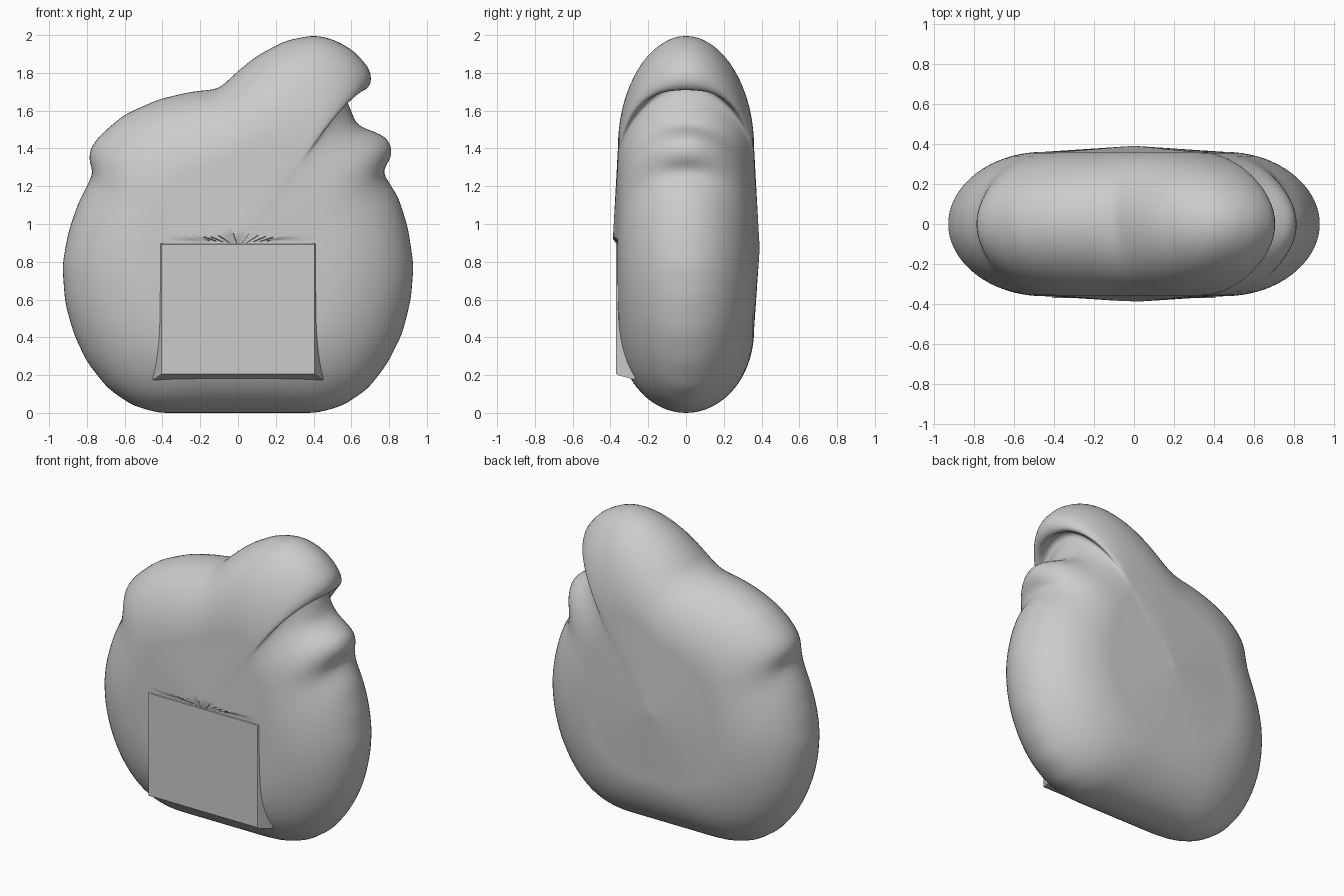
import bpy, bmesh, math
from mathutils import Vector

cube = bpy.data.objects.get("Cube")
if cube:
    bpy.data.objects.remove(cube, do_unlink=True)

# One plain colour
grey = bpy.data.materials.new("light grey")
grey.use_nodes = True
COLOUR = (0.6, 0.6, 0.6, 1)
grey.diffuse_color = COLOUR
grey.node_tree.nodes["Principled BSDF"].inputs["Base Color"].default_value = COLOUR

CENTRE = Vector((0, 0.87))
PLATE_Y = -0.37

# Silhouette: base, left side, left shoulder, hooked crest, right shoulder, right side
OUTLINE = [
    (-.42, 0), (.42, 0), (.56, .04), (.69, .13), (.79, .26), (.87, .42), (.915, .6),
    (.93, .78), (.9, .98), (.85, 1.14), (.76, 1.28), (.82, 1.36), (.8, 1.45),
    (.72, 1.49), (.63, 1.52), (.59, 1.62), (.54, 1.74), (.6, 1.76), (.66, 1.69),
    (.71, 1.74), (.7, 1.82), (.61, 1.92), (.5, 1.98), (.4, 2), (.25, 1.97),
    (.1, 1.89), (0, 1.81), (-.1, 1.715), (-.25, 1.7), (-.42, 1.66), (-.6, 1.58),
    (-.72, 1.48), (-.785, 1.4), (-.79, 1.32), (-.76, 1.28), (-.85, 1.1),
    (-.9, .95), (-.93, .78), (-.915, .58), (-.87, .42), (-.8, .27), (-.69, .13), (-.56, .04)]


def resample(points, count):
    """Evenly spaced points along a closed polyline."""
    pts = [Vector(p) for p in points]
    pairs = list(zip(pts, pts[1:] + pts[:1]))
    total = sum((b - a).length for a, b in pairs)
    result, walked, k = [], 0, 0
    for i in range(count):
        target = total * i / count
        while walked + (pairs[k][1] - pairs[k][0]).length < target:
            walked += (pairs[k][1] - pairs[k][0]).length
            k += 1
        a, b = pairs[k]
        result.append(a.lerp(b, (target - walked) / (b - a).length))
    return result


def relax(pts, times):
    """Soften a closed loop."""
    n = len(pts)
    for _ in range(times):
        pts = [(pts[i - 1] + pts[i] * 2 + pts[(i + 1) % n]) / 4 for i in range(n)]
    return pts


def finish(bm, name, angle):
    bmesh.ops.recalc_face_normals(bm, faces=bm.faces)
    mesh = bpy.data.meshes.new(name)
    bm.to_mesh(mesh)
    bm.free()
    mesh.materials.append(grey)
    obj = bpy.data.objects.new(name, mesh)
    bpy.context.collection.objects.link(obj)
    bpy.ops.object.select_all(action='DESELECT')
    obj.select_set(True)
    bpy.context.view_layer.objects.active = obj
    bpy.ops.object.shade_smooth_by_angle(angle=math.radians(angle))
    return obj


def bridge(bm, a, b):
    for i in range(len(a)):
        j = (i + 1) % len(a)
        bm.faces.new((a[i], a[j], b[j], b[i]))


# Puffed body: loops shrink and soften from the rim towards each face
STEPS = 18
sections = [(.5 + .5 * math.cos(u), .36 * math.sin(u))
            for u in (math.pi / 2 * i / STEPS for i in range(STEPS + 1))]
sections += [(t / 50, .39 - .03 * t / 25) for t in range(23, 0, -2)]

bm = bmesh.new()
loop = relax(resample(OUTLINE, 260), 3)
rim = [bm.verts.new((p.x, 0, p.y)) for p in loop]
front = back = rim
previous = 1
for scale, depth in sections[1:]:
    loop = relax(loop, round((previous - scale) * 200))
    previous = scale
    flat = [CENTRE + (p - CENTRE) * scale for p in loop]
    new_front = [bm.verts.new((p.x, -depth, p.y)) for p in flat]
    new_back = [bm.verts.new((p.x, depth, p.y)) for p in flat]
    bridge(bm, front, new_front)
    bridge(bm, new_back, back)
    front, back = new_front, new_back
for ring, depth in ((front, -.39), (back, .39)):
    tip = bm.verts.new((CENTRE.x, depth, CENTRE.y))
    for i in range(len(ring)):
        bm.faces.new((ring[i - 1], ring[i], tip))

# Flattened seat for the plate on the front
for v in bm.verts:
    if abs(v.co.x) < .41 and .2 < v.co.z < .92:
        v.co.y = max(v.co.y, PLATE_Y + .006)
finish(bm, "puffed_body", 50)

# Front plate: flat rectangle with flared edges and a fine border
bm = bmesh.new()
rings = []
for half, low, high, y in ((.45, .175, .91, -.27), (.412, .2, .897, -.36),
                           (.405, .207, .892, PLATE_Y)):
    rings.append([bm.verts.new(c) for c in ((-half, y, low), (half, y, low),
                                            (half, y, high), (-half, y, high))])
bridge(bm, rings[0], rings[1])
bridge(bm, rings[1], rings[2])
bm.faces.new(rings[0])
bm.faces.new(rings[2])
finish(bm, "front_plate", 20)
